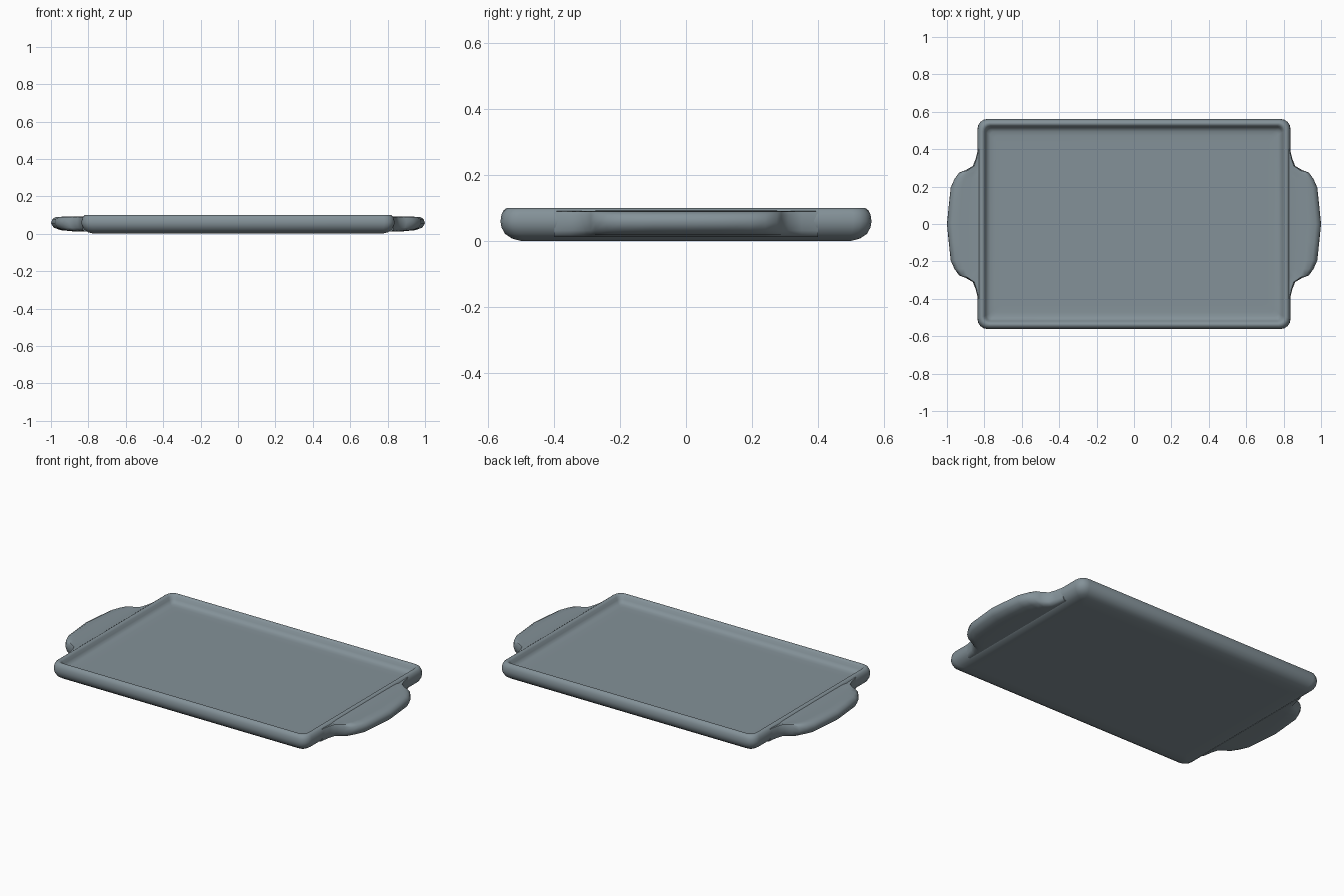
import bpy, bmesh
from math import cos, sin, pi

cube = bpy.data.objects.get("Cube")
if cube:
    bpy.data.objects.remove(cube, do_unlink=True)

# Single enamel colour
metal = bpy.data.materials.new("blue_grey_metal")
colour = (0.23, 0.285, 0.315, 1)
metal.diffuse_color = colour
metal.use_nodes = True
shader = metal.node_tree.nodes["Principled BSDF"]
shader.inputs["Base Color"].default_value = colour
shader.inputs["Roughness"].default_value = 0.6

HALF_X, HALF_Y = 0.837, 0.562


def loft(name, loops):
    """Skin closed loops of equal length and cap both ends."""
    bm = bmesh.new()
    rings = [[bm.verts.new(p) for p in loop] for loop in loops]
    for a, b in zip(rings, rings[1:]):
        for i in range(len(a)):
            j = (i + 1) % len(a)
            bm.faces.new((a[i], a[j], b[j], b[i]))
    bm.faces.new(rings[0][::-1])
    bm.faces.new(rings[-1])
    bmesh.ops.recalc_face_normals(bm, faces=bm.faces)
    mesh = bpy.data.meshes.new(name)
    bm.to_mesh(mesh)
    bm.free()
    mesh.materials.append(metal)
    obj = bpy.data.objects.new(name, mesh)
    bpy.context.collection.objects.link(obj)
    bpy.ops.object.select_all(action='DESELECT')
    bpy.context.view_layer.objects.active = obj
    obj.select_set(True)
    bpy.ops.object.shade_smooth_by_angle(angle=pi / 3)
    return obj


def rounded_rectangle(inset, z, steps=4):
    radius = max(0.055 - inset * 0.6, 0.02)
    cx, cy = HALF_X - inset - radius, HALF_Y - inset - radius
    loop = []
    for k, (sx, sy) in enumerate(((1, 1), (-1, 1), (-1, -1), (1, -1))):
        for s in range(steps + 1):
            a = (k + s / steps) * pi / 2
            loop.append((sx * cx + radius * cos(a), sy * cy + radius * sin(a), z))
    return loop


# Tray: underside, rolled rim, inner wall and recessed floor
rim_profile = [(0.12, 0), (0.065, 0), (0.035, 0.008), (0.014, 0.022),
               (0.003, 0.042), (0, 0.06), (0.003, 0.08), (0.01, 0.094),
               (0.02, 0.101), (0.03, 0.1), (0.038, 0.092), (0.045, 0.077),
               (0.054, 0.065), (0.068, 0.059), (0.09, 0.057), (0.13, 0.057)]
loft("tray", [rounded_rectangle(i, z) for i, z in rim_profile])


# Handles: rounded slices following the scalloped outline
def handle_slice(y, reach):
    inner = 0.81
    w = reach - inner
    section = [(0, 0.012), (0.4, 0.013), (0.72, 0.019), (0.92, 0.032),
               (1, 0.056), (0.96, 0.079), (0.85, 0.09),
               (0.65, 0.091), (0.4, 0.088), (0.15, 0.092), (0, 0.095)]
    return [(inner + w * t, y, z) for t, z in section]


half_outline = [(0.40, 0.834), (0.35, 0.846), (0.31, 0.862), (0.288, 0.9),
                (0.275, 0.935), (0.24, 0.96), (0.195, 0.98), (0.1, 0.99)]
outline = ([(-y, x) for y, x in half_outline] + [(0, 1.0)]
           + half_outline[::-1])
handles = loft("handles", [handle_slice(y, x) for y, x in outline])
handles.modifiers.new("both_ends", 'MIRROR').use_mirror_merge = False
